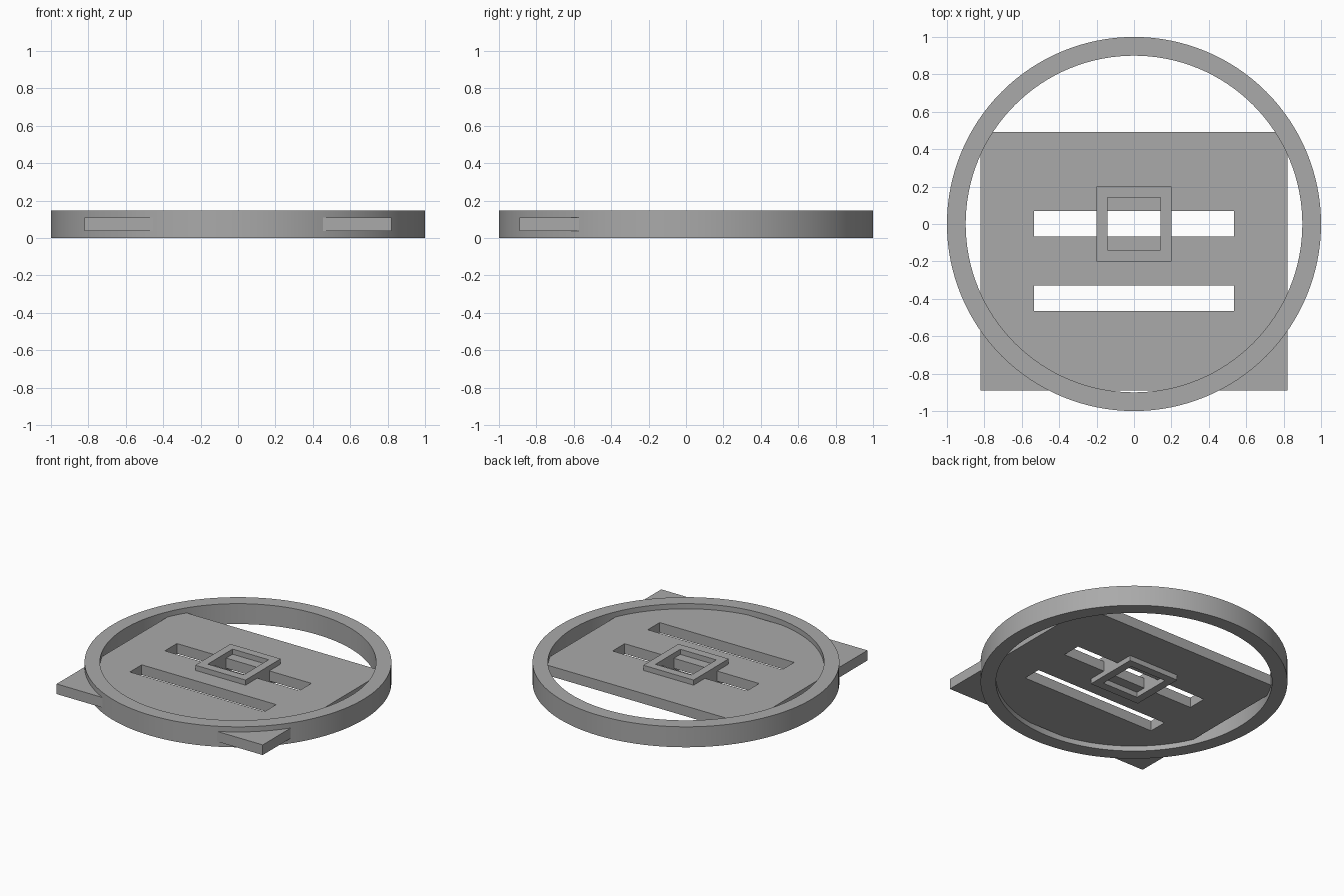
import bpy, bmesh, math

if "Cube" in bpy.data.objects:
    bpy.data.objects.remove(bpy.data.objects["Cube"], do_unlink=True)

grey = bpy.data.materials.new("plain_grey")
grey.use_nodes = True
colour = (0.4, 0.4, 0.4, 1)
grey.diffuse_color = colour
grey.node_tree.nodes["Principled BSDF"].inputs["Base Color"].default_value = colour


def finish(bm, name):
    bmesh.ops.recalc_face_normals(bm, faces=bm.faces)
    mesh = bpy.data.meshes.new(name)
    bm.to_mesh(mesh)
    bm.free()
    mesh.materials.append(grey)
    obj = bpy.data.objects.new(name, mesh)
    bpy.context.collection.objects.link(obj)
    return obj


def slab(name, xs, ys, holes, bottom, top):
    """Flat slab on a grid of cut lines, leaving out the hole cells."""
    bm = bmesh.new()
    grid = [[bm.verts.new((x, y, bottom)) for y in ys] for x in xs]
    for i in range(len(xs) - 1):
        for j in range(len(ys) - 1):
            if (i, j) not in holes:
                bm.faces.new((grid[i][j], grid[i + 1][j],
                              grid[i + 1][j + 1], grid[i][j + 1]))
    extruded = bmesh.ops.extrude_face_region(bm, geom=bm.faces[:], use_keep_orig=True)
    moved = [g for g in extruded["geom"] if isinstance(g, bmesh.types.BMVert)]
    bmesh.ops.translate(bm, verts=moved, vec=(0, 0, top - bottom))
    return finish(bm, name)


def ring(name, outer, inner, height, sides):
    """Rectangular section swept around the z axis."""
    bm = bmesh.new()
    section = [(inner, 0), (outer, 0), (outer, height), (inner, height)]
    verts = [bm.verts.new((r, 0, z)) for r, z in section]
    edges = [bm.edges.new((verts[k], verts[(k + 1) % 4])) for k in range(4)]
    bmesh.ops.spin(bm, geom=verts + edges, cent=(0, 0, 0), axis=(0, 0, 1),
                   angle=math.tau, steps=sides, use_merge=True)
    bmesh.ops.remove_doubles(bm, verts=bm.verts[:], dist=0.0001)
    return finish(bm, name)


# Round outer rim
rim = ring("outer_ring", 1.0, 0.9, 0.147, 128)
bpy.context.view_layer.objects.active = rim
rim.select_set(True)
bpy.ops.object.shade_smooth_by_angle(angle=math.radians(30))

# Plate with two long slots, its front corners passing through the rim
slab("slotted_plate", (-0.82, -0.535, 0.535, 0.82),
     (-0.89, -0.465, -0.33, -0.067, 0.07, 0.493),
     {(1, 1), (1, 3)}, 0.037, 0.11)

# Square frame standing through the middle slot
slab("square_frame", (-0.2, -0.143, 0.143, 0.2),
     (-0.2, -0.14, 0.143, 0.2), {(1, 1)}, 0, 0.147)
